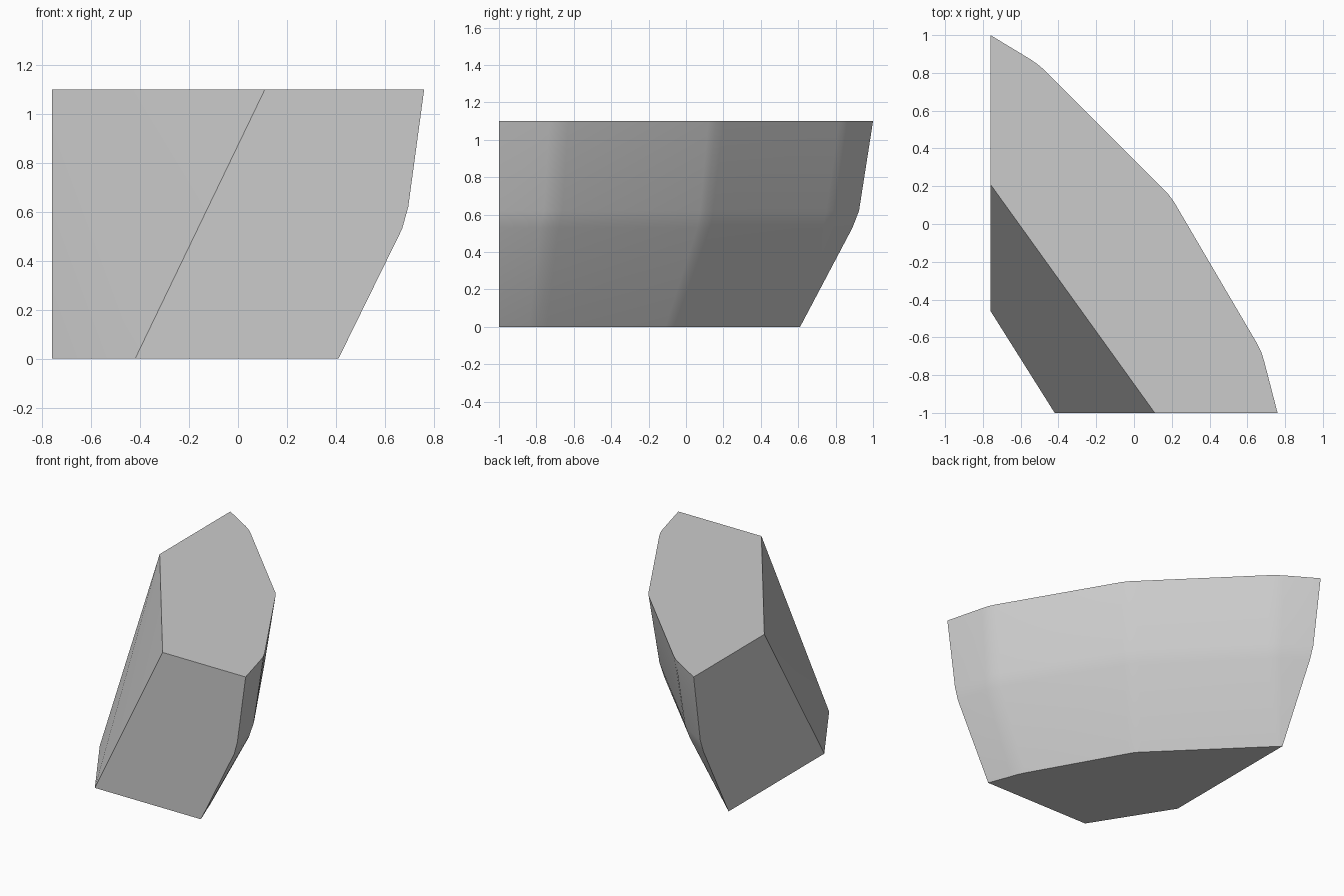
import bpy, bmesh
from math import radians

if "Cube" in bpy.data.objects:
    bpy.data.objects.remove(bpy.data.objects["Cube"])

# Outer wall outlines, one ring per height, from the front end to the back end
RINGS = [
    (0.00, [(0.41, -1), (0.35, -0.84), (0.335, -0.795), (0.31, -0.745), (-0.05, -0.11), (-0.073, -0.073),
            (-0.10, -0.045), (-0.735, 0.585), (-0.745, 0.595), (-0.75, 0.60), (-0.76, 0.61)]),
    (0.53, [(0.67, -1), (0.615, -0.78), (0.598, -0.732), (0.57, -0.68), (0.13, 0.06), (0.105, 0.097),
            (0.07, 0.132), (-0.53, 0.73), (-0.562, 0.763), (-0.60, 0.79), (-0.76, 0.89)]),
    (0.62, [(0.695, -1), (0.635, -0.76), (0.618, -0.71), (0.59, -0.66), (0.155, 0.075), (0.13, 0.11),
            (0.095, 0.145), (-0.51, 0.75), (-0.543, 0.786), (-0.58, 0.815), (-0.76, 0.925)]),
    (1.10, [(0.76, -1), (0.69, -0.73), (0.675, -0.68), (0.65, -0.63), (0.21, 0.12), (0.18, 0.16),
            (0.14, 0.20), (-0.48, 0.82), (-0.51, 0.845), (-0.55, 0.873), (-0.76, 1)]),
]

bm = bmesh.new()
rings = [[bm.verts.new((x, y, z)) for x, y in pts] for z, pts in RINGS]

# Faceted outer wall
for lo, hi in zip(rings, rings[1:]):
    for i in range(len(lo) - 1):
        bm.faces.new((lo[i], lo[i + 1], hi[i + 1], hi[i]))

# Sloping inner wall
bot_front = bm.verts.new((-0.42, -1, 0))
bot_back = bm.verts.new((-0.76, -0.46, 0))
top_front = bm.verts.new((0.11, -1, 1.1))
top_back = bm.verts.new((-0.76, 0.21, 1.1))
bm.faces.new((bot_front, top_back, bot_back))
bm.faces.new((bot_front, top_front, top_back))

# Bottom, top and the two flat ends
bm.faces.new(rings[0] + [bot_back, bot_front])
bm.faces.new(rings[-1] + [top_back, top_front])
bm.faces.new([r[0] for r in rings] + [top_front, bot_front])
bm.faces.new([r[-1] for r in rings] + [top_back, bot_back])
bmesh.ops.recalc_face_normals(bm, faces=bm.faces[:])

mesh = bpy.data.meshes.new("curved_wall_block")
bm.to_mesh(mesh)
bm.free()
block = bpy.data.objects.new("curved_wall_block", mesh)
bpy.context.collection.objects.link(block)

# Soft shading over the rounded creases, sharp outer edges
bpy.context.view_layer.objects.active = block
block.select_set(True)
bpy.ops.object.shade_smooth_by_angle(angle=radians(25))
